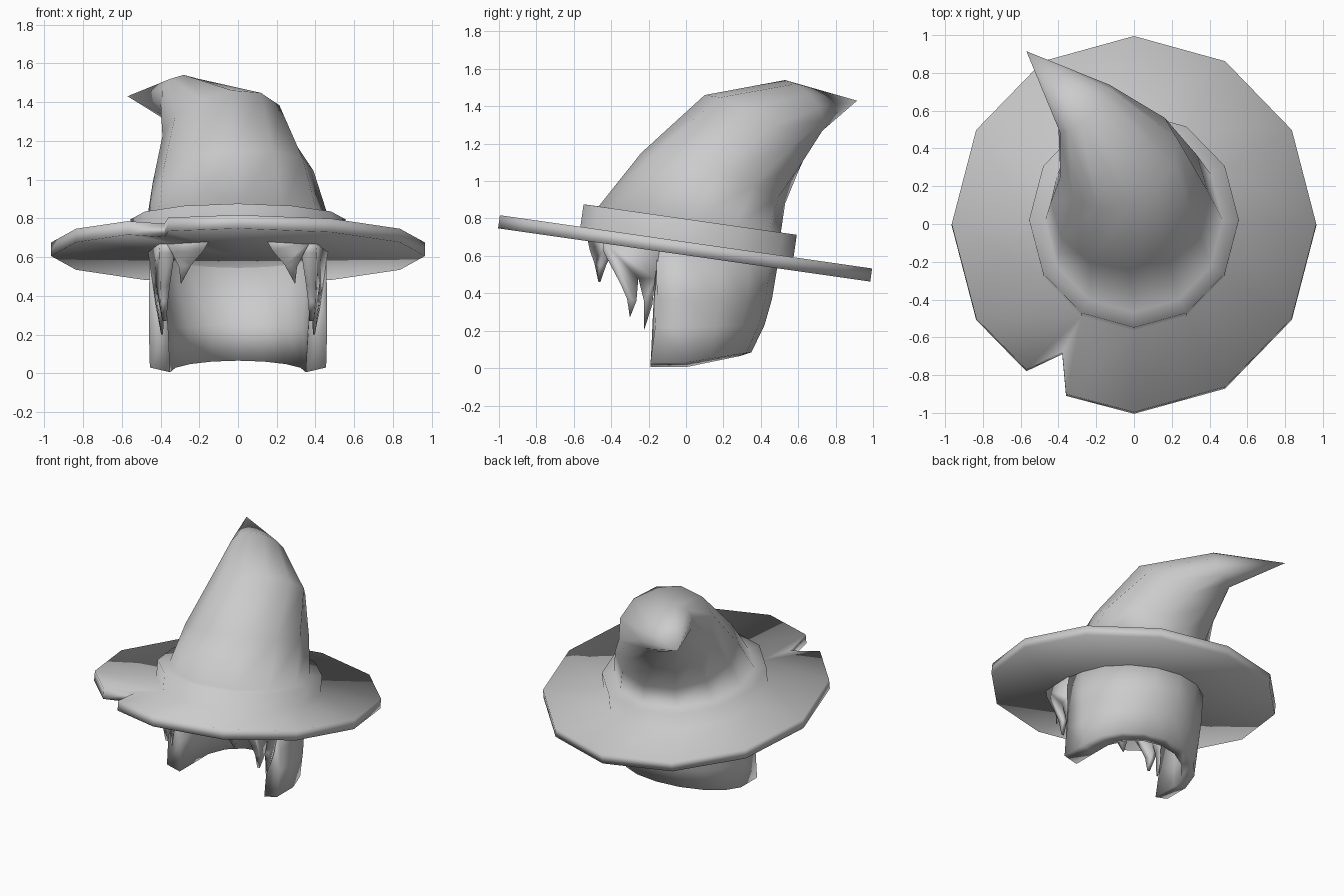
import bpy, bmesh
from math import sin, cos, pi
from mathutils import Vector

if "Cube" in bpy.data.objects:
    bpy.data.objects.remove(bpy.data.objects["Cube"])

grey = bpy.data.materials.new("light grey")
grey.use_nodes = True
grey.diffuse_color = (0.6, 0.6, 0.6, 1)
grey.node_tree.nodes["Principled BSDF"].inputs["Base Color"].default_value = (0.6, 0.6, 0.6, 1)


def finish(bm, name):
    """Weld, orient and smooth a mesh, then add it to the scene."""
    bmesh.ops.remove_doubles(bm, verts=bm.verts, dist=0.0005)
    bmesh.ops.recalc_face_normals(bm, faces=bm.faces)
    for f in bm.faces:
        f.smooth = True
    mesh = bpy.data.meshes.new(name)
    bm.to_mesh(mesh)
    bm.free()
    mesh.materials.append(grey)
    bpy.context.collection.objects.link(bpy.data.objects.new(name, mesh))


def bridge(bm, a, b, closed=True):
    n = len(a)
    for i in range(n if closed else n - 1):
        j = (i + 1) % n
        bm.faces.new((a[i], a[j], b[j], b[i]))


# Hat: tilted brim and band, then a leaning, curling cone, in one skin
SLOPE = 0.143
NOTCH = [(-0.57, -0.77), (-0.38, -0.68), (-0.36, -0.90)]
columns = [i for i in range(12) for _ in range(3 if i == 8 else 1)]


def tilted(x, y, h):
    return Vector((x, y + SLOPE * h, 0.675 - SLOPE * y + h))


def brim_ring(h):
    pts = [(0.965 * cos(i * pi / 6), 0.995 * sin(i * pi / 6)) for i in columns]
    pts[8:11] = NOTCH
    return [tilted(x, y, h) for x, y in pts]


def band_ring(h):
    return [tilted(0.555 * cos(i * pi / 6), 0.005 + 0.57 * sin(i * pi / 6), h) for i in columns]


def cone_ring(centre, side, front):
    c, u, v = Vector(centre), Vector(side), Vector(front)
    return [c + u * cos(i * pi / 6) - v * sin(i * pi / 6) for i in columns]


rings = [
    [tilted(0, 0, -0.07)] * len(columns),
    brim_ring(-0.07),
    brim_ring(0),
    band_ring(0),
    band_ring(0.12),
    cone_ring((0, 0.02, 0.795), (0.47, 0, 0), (0, -0.487, 0.07)),
    cone_ring((-0.025, 0.145, 1.015), (0.415, 0.03, 0.03), (0, -0.385, 0.135)),
    cone_ring((-0.08, 0.35, 1.255), (0.31, 0.10, 0.03), (0.05, -0.25, 0.205)),
    cone_ring((-0.26, 0.61, 1.395), (0.14, 0.10, 0), (-0.02, -0.08, 0.145)),
    [Vector((-0.57, 0.915, 1.43))] * len(columns),
]
bm = bmesh.new()
loops = [[bm.verts.new(p) for p in ring] for ring in rings]
for a, b in zip(loops, loops[1:]):
    bridge(bm, a, b)
finish(bm, "hat")

# Hair: a thick shell around the back and sides, open at the front
# section levels: half width, back depth, front edge y, side z, back z
levels = [
    (0.455, 0.49, -0.16, None, None),
    (0.46, 0.46, -0.155, 0.37, 0.37),
    (0.46, 0.42, -0.165, 0.22, 0.23),
    (0.455, 0.35, -0.19, 0.03, 0.085),
    (0.35, 0.29, -0.19, 0.005, 0.065),
    (0.36, 0.37, -0.16, 0.22, 0.25),
    (0.39, 0.42, -0.16, None, None),
]


def hair_section(angle, at_front):
    pts = []
    for width, depth, front, z_side, z_back in levels:
        x = width * cos(angle)
        y = front if at_front else depth * sin(angle)
        if z_side is None:
            z = 0.62 - SLOPE * y
        else:
            z = z_side + (z_back - z_side) * sin(angle)
        pts.append((x, y, z))
    return pts


stations = [(0, True)] + [(i * pi / 8, False) for i in range(9)] + [(pi, True)]
bm = bmesh.new()
sections = [[bm.verts.new(p) for p in hair_section(*s)] for s in stations]
for a, b in zip(sections, sections[1:]):
    bridge(bm, a, b)
for end in (sections[0], sections[-1]):
    bm.faces.new(end)
finish(bm, "hair")


def lock(name, outline, place, side):
    """Pointed sheet of hair; place(a, z, inner) gives the point on the left side."""
    bm = bmesh.new()
    outer, inner = [], []
    for a, z in outline:
        for row, is_inner in ((outer, False), (inner, True)):
            x, y, zz = place(a, z, is_inner)
            row.append(bm.verts.new((side * x, y, zz)))
    bm.faces.new(outer)
    bm.faces.new(inner)
    bridge(bm, outer, inner)
    finish(bm, name)


def side_place(y, z, inner):
    x = 0.46 + 0.2 * (y + 0.15) - 0.12 * (0.6 - z)
    return x - (0.01 + 0.16 * (z - 0.2) if inner else 0), y, z


def front_place(x, z, inner):
    y = -0.53 + 0.4 * (x - 0.14)
    return x, y + (0.01 + 0.3 * (z - 0.46) if inner else 0), z


side_outline = [(-0.14, 0.64), (-0.165, 0.48), (-0.18, 0.34), (-0.225, 0.20), (-0.225, 0.36),
                (-0.255, 0.48), (-0.265, 0.36), (-0.30, 0.27), (-0.315, 0.37), (-0.35, 0.45),
                (-0.44, 0.62), (-0.44, 0.68)]
front_outline = [(0.14, 0.70), (0.18, 0.63), (0.24, 0.56), (0.295, 0.46), (0.305, 0.55),
                 (0.34, 0.62), (0.38, 0.69)]
for word, side in (("left", 1), ("right", -1)):
    lock(word + "_side_locks", side_outline, side_place, side)
    lock(word + "_front_lock", front_outline, front_place, side)
